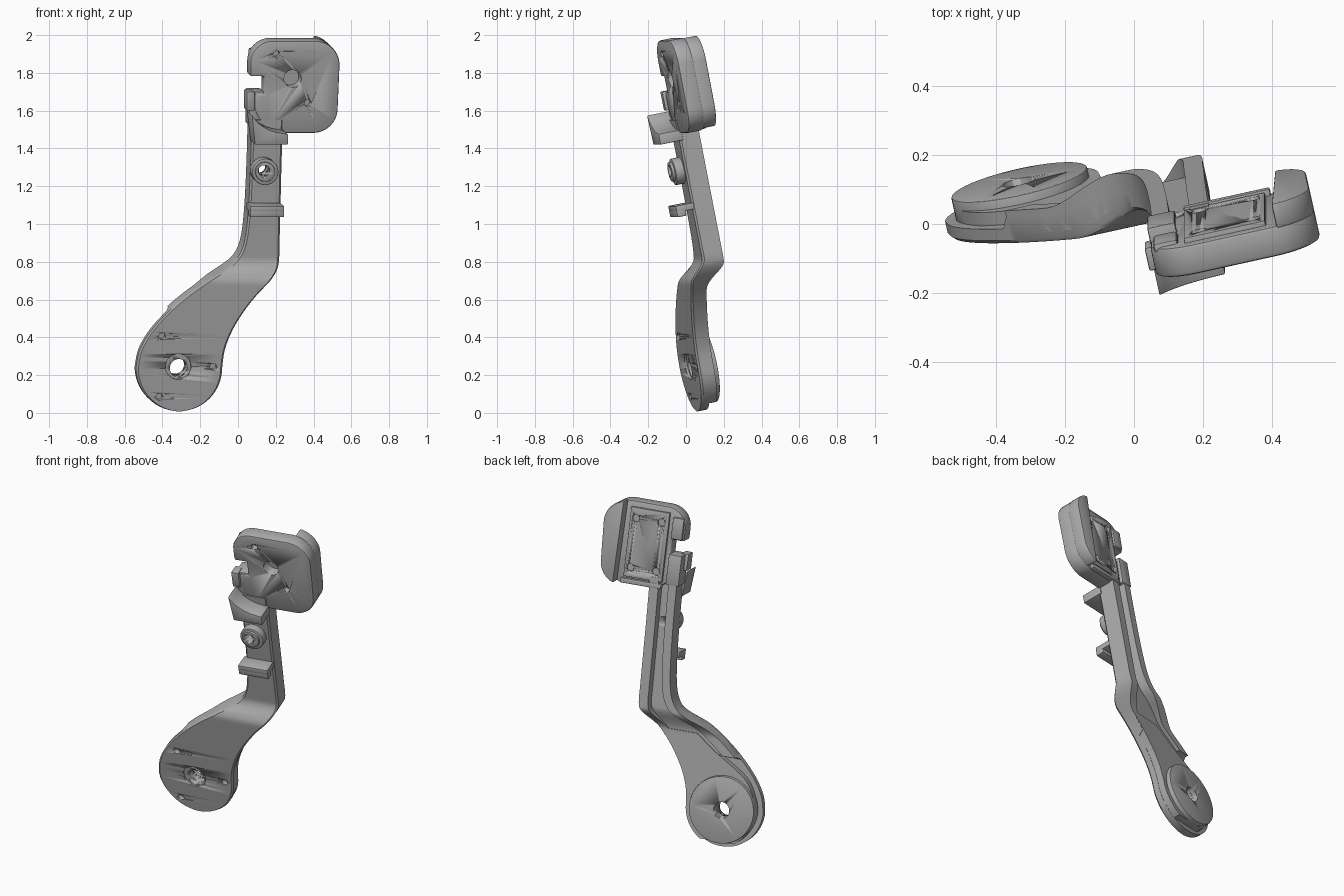
import bpy, bmesh
from math import sin, cos, pi, radians
from mathutils import Vector

cube = bpy.data.objects.get("Cube")
if cube:
    bpy.data.objects.remove(cube, do_unlink=True)

grey = bpy.data.materials.new("plain grey")
grey.use_nodes = True
COLOUR = (0.4, 0.4, 0.4, 1)
grey.diffuse_color = COLOUR
grey.node_tree.nodes["Principled BSDF"].inputs["Base Color"].default_value = COLOUR

# The whole part leans: its front lies on the plane y = OFFSET + SX * x + SZ * z
OFFSET, SX, SZ = 0.13, 0.22, -0.2
NORMAL = Vector((-SX, 1, -SZ)).normalized()


def place(x, z, start, depth):
    """Point seen at (x, z) at depth start, pushed along the normal to depth."""
    x -= NORMAL.x * start
    z -= NORMAL.z * start
    return Vector((x, OFFSET + SX * x + SZ * z, z)) + NORMAL * depth


def finish(bm, name, bevel=0):
    bmesh.ops.recalc_face_normals(bm, faces=bm.faces)
    mesh = bpy.data.meshes.new(name)
    bm.to_mesh(mesh)
    bm.free()
    mesh.materials.append(grey)
    ob = bpy.data.objects.new(name, mesh)
    bpy.context.collection.objects.link(ob)
    bpy.ops.object.select_all(action="DESELECT")
    bpy.context.view_layer.objects.active = ob
    ob.select_set(True)
    if bevel:
        mod = ob.modifiers.new("soft edges", "BEVEL")
        mod.width, mod.segments = bevel, 2
        mod.limit_method, mod.angle_limit = "ANGLE", radians(50)
        bpy.ops.object.modifier_apply(modifier=mod.name)
    bpy.ops.object.shade_smooth_by_angle(angle=radians(35))
    return ob


def add_prism(bm, outline, front, back):
    near = [bm.verts.new(place(x, z, front, front)) for x, z in outline]
    far = [bm.verts.new(place(x, z, front, back)) for x, z in outline]
    bm.faces.new(near)
    bm.faces.new(far)
    for i in range(len(near)):
        j = (i + 1) % len(near)
        bm.faces.new((near[i], near[j], far[j], far[i]))


def prism(name, outline, front, back, bevel=0):
    bm = bmesh.new()
    add_prism(bm, outline, front, back)
    return finish(bm, name, bevel)


def arc(x, z, r, a=0, b=360, n=10):
    return [(x + r * cos(radians(a + (b - a) * i / n)),
             z + r * sin(radians(a + (b - a) * i / n))) for i in range(n + 1)]


def circle(x, z, r):
    return arc(x, z, r, n=40)[:-1]


def box(x0, x1, z0, z1):
    return [(x0, z0), (x1, z0), (x1, z1), (x0, z1)]


def loft(name, rows, edge=0):
    """Rows of (z, left, right, start, front, back) joined along z."""
    bm = bmesh.new()
    rings = []
    for z, l, r, start, f, b in rows:
        section = [(l, f + edge), (l + edge, f), (r - edge, f), (r, f + edge), (r, b), (l, b)]
        if not edge:
            section = [(l, f), (r, f), (r, b), (l, b)]
        rings.append([bm.verts.new(place(x, z, start, d)) for x, d in section])
    for a, b in zip(rings, rings[1:]):
        for i in range(len(a)):
            j = (i + 1) % len(a)
            bm.faces.new((a[i], a[j], b[j], b[i]))
    bm.faces.new(rings[0])
    bm.faces.new(rings[-1])
    return finish(bm, name)


def ramp(z, a, b):
    t = min(1, max(0, (z - a) / (b - a)))
    return t * t * (3 - 2 * t)


def front(z):
    return 0.07 * ramp(z, 0.68, 0.82)


def back(z):
    return 0.085 + 0.097 * ramp(z, 0.64, 0.78)


# Arm silhouette: round lobe below, then z, left edge, right edge
LX, LZ, LR = -0.31, 0.235, 0.228
KEYS = [(0.235, -0.538, -0.082), (0.33, -0.518, -0.068), (0.43, -0.46, -0.03),
        (0.53, -0.37, 0.03), (0.62, -0.265, 0.1), (0.7, -0.15, 0.175),
        (0.76, -0.06, 0.21), (0.82, 0, 0.22), (0.9, 0.035, 0.222),
        (1.05, 0.055, 0.226), (1.3, 0.068, 0.232), (1.55, 0.075, 0.24)]
edges = []
for i in range(1, 14):
    t = i / 14 * pi / 2
    edges.append((LZ - LR * cos(t), LX - LR * sin(t), LX + LR * sin(t)))
for i in range(len(KEYS) - 1):
    k = [Vector(KEYS[min(max(i + j, 0), len(KEYS) - 1)]) for j in (-1, 0, 1, 2)]
    for s in range(6):
        t = s / 6
        p = k[1] + 0.5 * t * (k[2] - k[0] + t * (2 * k[0] - 5 * k[1] + 4 * k[2] - k[3]
                              + t * (3 * (k[1] - k[2]) + k[3] - k[0])))
        edges.append(tuple(p))
edges.append(KEYS[-1])


def floor(z):
    return 0.045 if z < 0.54 else 0.08 + 0.045 * ramp(z, 0.64, 0.78)


arm = loft("arm_body", [(z, l, r, front(z), front(z), floor(z)) for z, l, r in edges], 0.01)
lobe = loft("lobe_back", [(z, l + 0.035 + 0.09 * ramp(z, 0.4, 0.6), r - 0.002, front(z), 0.03, back(z))
                          for z, l, r in edges if 0.03 < z < 0.66])
loft("left_rail", [(z, l, l + 0.05 + 0.03 * (1 - ramp(z, 0.6, 0.9)), front(z), front(z) + 0.03,
                    back(z) + 0.015 * (1 - ramp(z, 0.64, 0.78))) for z, l, r in edges if z > 0.54])
loft("right_rail", [(z, r - 0.055, r, front(z), front(z) + 0.03, back(z))
                    for z, l, r in edges if z > 0.6])
disc = prism("lobe_disc", circle(LX - 0.008, LZ + 0.008, 0.197), 0.04, 0.112, 0.005)

# Head block with rounded corners and a notch on its right edge
right_side = arc(0.4, 1.61, 0.13, -90, 0) + arc(0.41, 1.84, 0.13, 0, 90)
outline = (right_side + arc(0.185, 1.85, 0.12, 90, 180) + [(0.065, 1.78), (0.14, 1.78), (0.14, 1.69), (0.085, 1.69)]
           + arc(0.26, 1.66, 0.18, 190, 270))
head = prism("head_block", outline, 0.075, 0.165, 0.012)
cheek = [(x + 0.019, z + 0.017) for x, z in right_side if x > 0.43]
prism("head_cheek", [(x - 0.036, z) for x, z in cheek], 0.155, 0.23, 0.008)
plate = prism("back_plate", box(0.15, 0.385, 1.54, 1.95), 0.15, 0.18, 0.003)
prism("head_left_margin", box(0.06, 0.13, 1.8, 1.93), 0.15, 0.178, 0.01)
prism("head_lower_margin", box(0.15, 0.4, 1.5, 1.53), 0.15, 0.185, 0.006)
prism("latch_block", box(0.06, 0.14, 1.52, 1.7), 0.08, 0.185, 0.006)
prism("latch_catch", box(0.045, 0.09, 1.6, 1.7), 0.06, 0.13, 0.006)

# Front brackets and boss
hook = [(0.09, 1.42), (0.265, 1.42), (0.265, 1.475)] + arc(0.25, 1.69, 0.21, 265, 213, 6)
prism("upper_bracket", hook, -0.037, 0.09, 0.004)
prism("lower_bracket", box(0.065, 0.245, 1.06, 1.095), -0.02, 0.08, 0.005)
prism("lower_bracket_lip", box(0.065, 0.245, 1.035, 1.075), -0.02, 0.03, 0.005)
boss = prism("boss", circle(0.145, 1.275, 0.07), 0.022, 0.08, 0.006)
boss_rim = prism("boss_rim", circle(0.145, 1.275, 0.052), 0.008, 0.04, 0.004)


def drill(targets, holes):
    """Cut round holes given as (x, z, radius, front, back)."""
    bm = bmesh.new()
    for x, z, r, f, b in holes:
        add_prism(bm, circle(x, z, r), f, b)
    cutter = finish(bm, "cutter")
    cutter.hide_render = True
    for ob in targets:
        mod = ob.modifiers.new("holes", "BOOLEAN")
        mod.operation, mod.object, mod.solver = "DIFFERENCE", cutter, "EXACT"
        bpy.context.view_layer.objects.active = ob
        bpy.ops.object.modifier_apply(modifier=mod.name)
    bpy.data.objects.remove(cutter, do_unlink=True)


# Through holes, shallow seats and screw holes
pins = [(-0.39, 0.395), (-0.12, 0.235), (-0.405, 0.075)]
drill([arm, lobe, disc], [(-0.3, 0.225, 0.048, -0.05, 0.3)] + [(x, z, 0.018, -0.05, 0.03) for x, z in pins])
drill([arm], [(-0.305, 0.235, 0.068, -0.05, 0.012)])
drill([arm, boss, boss_rim], [(0.15, 1.27, 0.03, -0.05, 0.3)])
drill([head], [(0.305, 1.755, 0.046, 0, 0.14), (0.22, 1.885, 0.018, 0, 0.11), (0.385, 1.625, 0.018, 0, 0.11)])
drill([plate], [(x, z, 0.022, 0.168, 0.25) for x in (0.19, 0.345) for z in (1.6, 1.89)])
